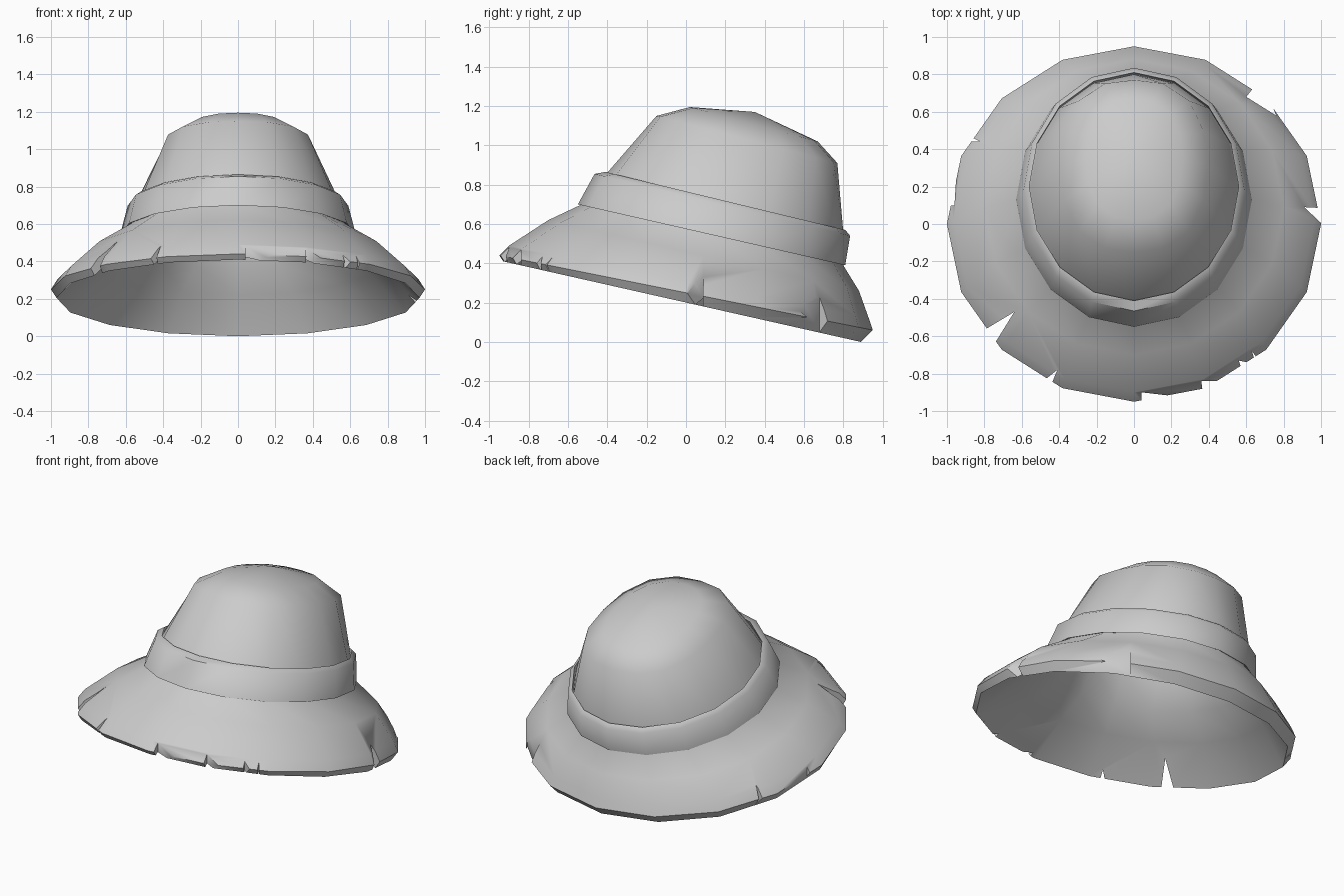
import bpy, bmesh
from math import sin, cos, pi, radians

if "Cube" in bpy.data.objects:
    bpy.data.objects.remove(bpy.data.objects["Cube"])

SIDES = 16


def ring(bm, fy, fz, by, bz, rx, n=2.0):
    """Tilted oval loop through a front point and a back point (y, z)."""
    out = []
    for i in range(SIDES):
        a = 2 * pi * i / SIDES
        c, s = cos(a), sin(a)
        k = (abs(c) ** n + abs(s) ** n) ** (-1 / n)
        c, s = c * k, s * k
        out.append(bm.verts.new((rx * c, (fy + by) / 2 + s * (by - fy) / 2,
                                 (fz + bz) / 2 + s * (bz - fz) / 2)))
    return out


def bridge(bm, a, b):
    for i in range(SIDES):
        j = (i + 1) % SIDES
        bm.faces.new((a[i], a[j], b[j], b[i]))


def fan(bm, loop, tip):
    v = bm.verts.new(tip)
    for i in range(SIDES):
        bm.faces.new((loop[i], loop[(i + 1) % SIDES], v))


def finish(bm, name):
    bmesh.ops.recalc_face_normals(bm, faces=bm.faces)
    me = bpy.data.meshes.new(name)
    bm.to_mesh(me)
    bm.free()
    ob = bpy.data.objects.new(name, me)
    bpy.context.collection.objects.link(ob)
    return ob


def smooth(ob, angle):
    bpy.ops.object.select_all(action='DESELECT')
    ob.select_set(True)
    bpy.context.view_layer.objects.active = ob
    bpy.ops.object.shade_smooth_by_angle(angle=radians(angle))


# Hat shell: outside from crown top to brim edge, then back up the inside
shell = [
    (0.02, 1.195, 0.67, 1.02, 0.26, 2.3),
    (-0.15, 1.15, 0.77, 0.91, 0.39, 2.5),
    (-0.41, 0.85, 0.80, 0.56, 0.55),
    (-0.53, 0.70, 0.80, 0.39, 0.615),
    (-0.70, 0.62, 0.88, 0.26, 0.80),
    (-0.90, 0.49, 0.93, 0.12, 0.965),
    (-0.95, 0.44, 0.95, 0.06, 1.0),
    (-0.93, 0.41, 0.89, 0.0, 0.97),
    (-0.68, 0.57, 0.83, 0.22, 0.77),
    (-0.50, 0.66, 0.77, 0.37, 0.585),
    (-0.38, 0.83, 0.77, 0.55, 0.52),
    (-0.13, 1.12, 0.74, 0.90, 0.36, 2.5),
]
bm = bmesh.new()
loops = [ring(bm, *r) for r in shell]
for a, b in zip(loops, loops[1:]):
    bridge(bm, a, b)
fan(bm, loops[0], (0, 0.35, 1.17))
fan(bm, loops[-1], (0, 0.34, 1.13))
hat = finish(bm, "hat_shell")

# Tears in the brim: triangles seen from above (inner tip, then two outer points)
tears = [
    ((-0.64, -0.47), (-0.93, -0.645), (-0.82, -0.76)),
    ((-0.82, 0.44), (-0.98, 0.52), (-1.0, 0.44)),
    ((-0.41, -0.78), (-0.56, -0.90), (-0.50, -1.0)),
    ((0.04, -0.90), (0.04, -1.05), (0.38, -0.94)),
    ((0.36, -0.84), (0.38, -1.0), (0.58, -0.84)),
    ((0.56, -0.73), (0.61, -0.88), (0.70, -0.76)),
    ((0.63, -0.68), (0.68, -0.83), (0.72, -0.80)),
    ((0.91, 0.09), (1.1, 0.08), (1.08, -0.07)),
    ((0.60, 0.68), (0.68, 0.78), (0.76, 0.58)),
    ((-0.34, 0.89), (-0.33, 1.0), (-0.43, 0.92)),
    ((-0.96, 0.10), (-1.06, 0.09), (-0.95, 0.26)),
]
bm = bmesh.new()
for t in tears:
    lo = [bm.verts.new((x, y, -0.3)) for x, y in t]
    hi = [bm.verts.new((x, y, 0.9)) for x, y in t]
    bm.faces.new(lo)
    bm.faces.new(hi)
    for i in range(3):
        j = (i + 1) % 3
        bm.faces.new((lo[i], lo[j], hi[j], hi[i]))
cutter = finish(bm, "tear_cutter")
cutter.hide_render = True

mod = hat.modifiers.new("tears", 'BOOLEAN')
mod.operation = 'DIFFERENCE'
mod.solver = 'EXACT'
mod.use_self = True
mod.object = cutter
bpy.context.view_layer.objects.active = hat
hat.select_set(True)
bpy.ops.object.modifier_apply(modifier=mod.name)
bpy.data.objects.remove(cutter)
smooth(hat, 48)

# Band wrapped around the foot of the crown
bm = bmesh.new()
band = [ring(bm, *r) for r in (
    (-0.55, 0.70, 0.81, 0.39, 0.63),
    (-0.465, 0.855, 0.835, 0.54, 0.59),
    (-0.41, 0.865, 0.81, 0.57, 0.56),
    (-0.49, 0.71, 0.78, 0.41, 0.58),
)]
for i in range(4):
    bridge(bm, band[i], band[(i + 1) % 4])
smooth(finish(bm, "hat_band"), 50)
